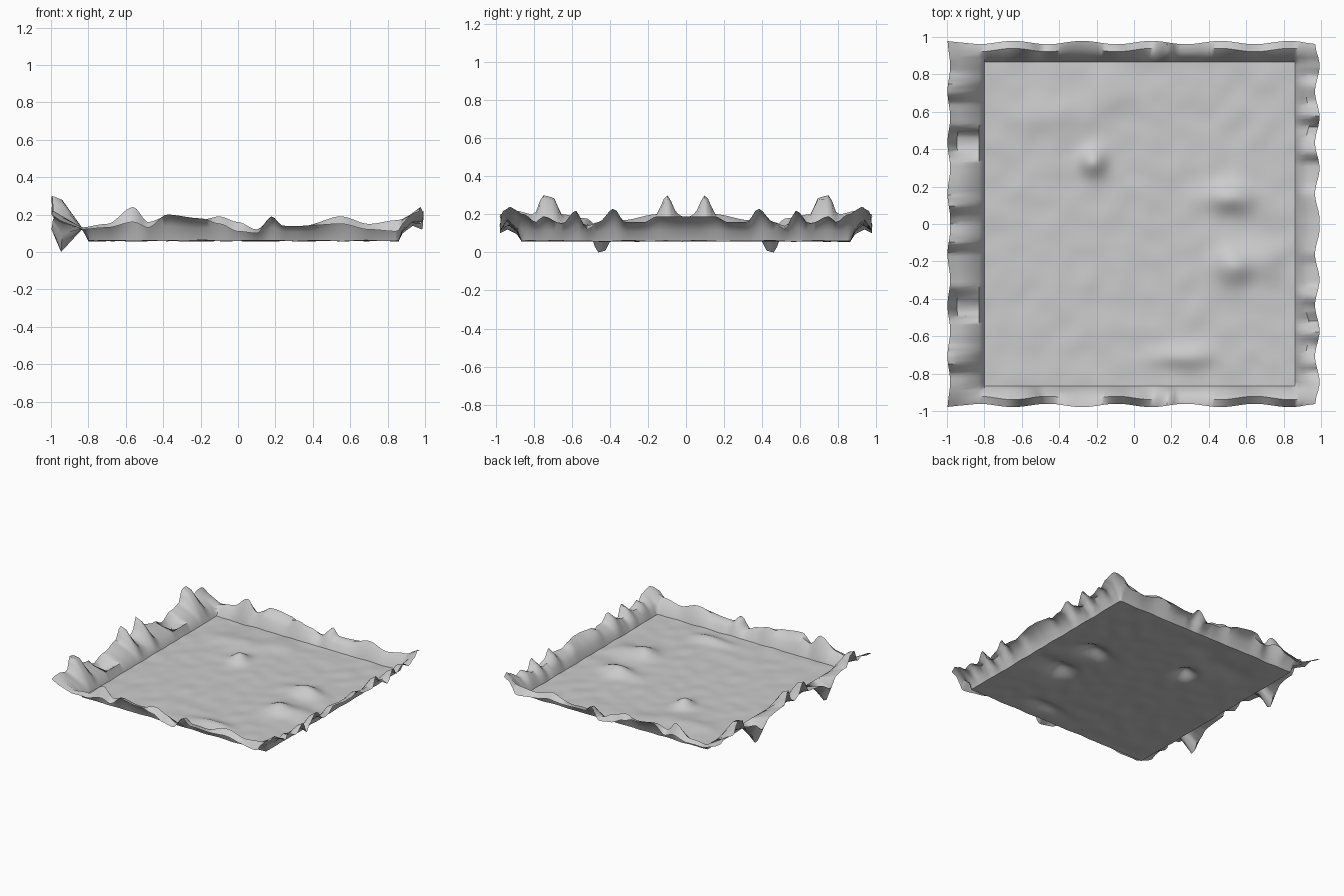
import bpy
import math
from mathutils import Vector, noise

default_cube = bpy.data.objects.get("Cube")
if default_cube:
    bpy.data.objects.remove(default_cube, do_unlink=True)

FLOOR = 0.06

# Ridge heights in hundredths: (position along side, height)
END_OUTER = [(-100, 20), (-92, 16), (-85, 12), (-70, 13), (-56, 16), (-48, 13), (-38, 20),
             (-20, 18), (-10, 15), (0, 11), (10, 10), (18, 19), (24, 14), (35, 14),
             (55, 15), (70, 12), (85, 11), (91, 19), (98, 23)]
END_CREST = [(-100, 20), (-85, 13), (-70, 15), (-56, 24), (-48, 16), (-38, 19), (-20, 17),
             (-10, 19), (0, 16), (10, 12), (18, 18), (24, 14), (35, 14), (55, 19),
             (70, 15), (85, 17), (98, 22)]
RIGHT_OUTER = [(0, 19), (15, 19), (22, 16), (32, 16), (38, 23), (46, 16), (52, 12), (58, 22),
               (65, 15), (75, 19), (79, 16), (85, 20), (93, 24), (98, 20)]
LEFT_CREST = [(0, 16), (4, 18), (10, 28), (16, 18), (33, 16), (39, 8), (42, 1), (46, 0),
              (53, 16), (64, 18), (70, 28), (75, 28), (80, 18), (98, 20)]
LEFT_OUTER = [(0, 18), (4, 20), (10, 30), (16, 20), (33, 17), (44, 12), (53, 18),
              (65, 20), (70, 29), (75, 30), (80, 20), (90, 22), (98, 20)]


def sample(table, pos):
    """Eased height between the two nearest entries of a ridge table."""
    pos *= 100
    for (a, low), (b, high) in zip(table, table[1:]):
        if pos <= b:
            t = max(0, (pos - a) / (b - a))
            t = t * t * (3 - 2 * t)
            return (low + (high - low) * t) / 100
    return table[-1][1] / 100


def left_height(level, y):
    if level == 1:
        return 0.125
    return sample(LEFT_CREST if level == 2 else LEFT_OUTER, abs(y))


def right_height(level, y):
    outer = sample(RIGHT_OUTER, abs(y))
    crest = outer * 0.5 + 0.08
    return (0, (crest + FLOOR) / 2, crest, outer)[level]


def end_height(level, x):
    crest = sample(END_CREST, x)
    return (0, FLOOR + (crest - FLOOR) * 0.6, crest, sample(END_OUTER, x))[level]


# Floor mounds: x, y, radius along x, radius along y, height
MOUNDS = [(-0.22, 0.33, 0.07, 0.07, 0.06), (-0.4, 0.6, 0.2, 0.12, 0.02),
          (-0.12, 0.7, 0.1, 0.1, 0.015), (0.52, 0.14, 0.13, 0.08, 0.06),
          (0.53, -0.22, 0.1, 0.1, 0.06), (0.7, -0.2, 0.1, 0.1, 0.025),
          (0.27, -0.71, 0.17, 0.06, 0.03)]


def floor_height(x, y):
    z = FLOOR + 0.006 * noise.noise(Vector((x * 8, y * 8, 0)))
    for mx, my, rx, ry, height in MOUNDS:
        z += height * math.exp(-((x - mx) / rx) ** 2 - ((y - my) / ry) ** 2)
    return z


def stations(low_rim, high_rim, count):
    """Grid positions with their rim level: 0 is floor, 3 is the outer edge."""
    a, b = low_rim[0], high_rim[0]
    inner = [(a + (b - a) * i / count, 0) for i in range(count + 1)]
    low = [(low_rim[k], k) for k in (3, 2, 1)]
    high = [(high_rim[k], k) for k in (1, 2, 3)]
    return low + inner + high


columns = stations((-0.80, -0.83, -0.94, -0.99), (0.86, 0.88, 0.93, 0.98), 90)
rows = stations((-0.865, -0.89, -0.93, -0.97), (0.865, 0.89, 0.93, 0.97), 90)

# One continuous sheet: floor, steep walls and ragged lip
verts = []
for y, y_level in rows:
    for x, x_level in columns:
        level = max(x_level, y_level)
        if level == 0:
            z = floor_height(x, y)
        else:
            side = left_height if x < 0 else right_height
            options = []
            if x_level == level:
                options.append(side(level, y))
            if y_level == level:
                options.append(end_height(level, x))
            z = sum(options) / len(options)
        px, py = x, y
        if x_level > 1:
            px += 0.012 * math.sin(abs(y) * 23 + 1) * (1 if x > 0 else 0.6)
        if y_level > 1:
            py += math.copysign(0.009, y) * math.sin(x * 17)
        px = max(-1, min(1, px))
        verts.append((px, py, max(0, z)))

width = len(columns)
faces = []
for j in range(len(rows) - 1):
    for i in range(width - 1):
        a = j * width + i
        faces.append((a, a + 1, a + width + 1, a + width))

mesh = bpy.data.meshes.new("rocky_ground")
mesh.from_pydata(verts, [], faces)
ground = bpy.data.objects.new("rocky_ground", mesh)
bpy.context.collection.objects.link(ground)

# Plain stone grey
stone = bpy.data.materials.new("stone_grey")
stone.use_nodes = True
colour = (0.6, 0.6, 0.6, 1)
stone.diffuse_color = colour
stone.node_tree.nodes["Principled BSDF"].inputs["Base Color"].default_value = colour
mesh.materials.append(stone)

bpy.context.view_layer.objects.active = ground
ground.select_set(True)
bpy.ops.object.shade_smooth_by_angle(angle=math.radians(50))
